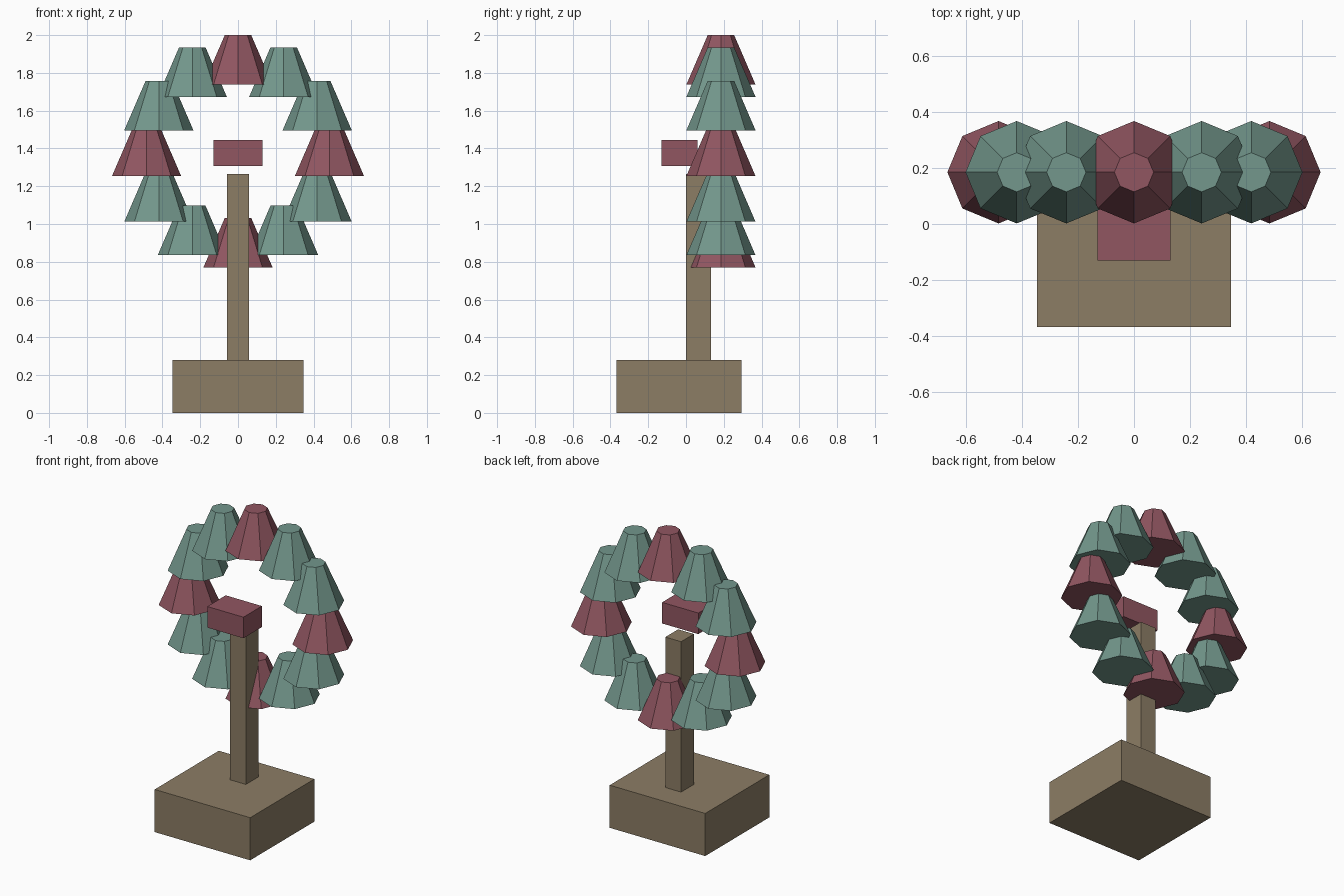
import bpy, math

if "Cube" in bpy.data.objects:
    bpy.data.objects.remove(bpy.data.objects["Cube"])


def material(name, rgb):
    # sRGB 0-255 to linear
    m = bpy.data.materials.new(name)
    lin = [((c / 255 + 0.055) / 1.055) ** 2.4 for c in rgb]
    m.diffuse_color = (*lin, 1)
    m.use_nodes = True
    m.node_tree.nodes["Principled BSDF"].inputs["Base Color"].default_value = m.diffuse_color
    return m


TAN = material("tan wood", (140, 125, 101))
GREEN = material("sage green", (115, 151, 140))
RED = material("dusty red", (145, 86, 97))


def box(name, lo, hi, mat):
    centre = [(a + b) / 2 for a, b in zip(lo, hi)]
    bpy.ops.mesh.primitive_cube_add(size=1, location=centre)
    ob = bpy.context.object
    ob.name = name
    ob.scale = [b - a for a, b in zip(lo, hi)]
    bpy.ops.object.transform_apply(location=False, rotation=False, scale=True)
    ob.data.materials.append(mat)


# Stand: plinth, post and the small block floating in front of the ring
box("base", (-0.346, -0.368, 0), (0.346, 0.295, 0.279), TAN)
box("post", (-0.057, 0.0, 0.279), (0.057, 0.132, 1.264), TAN)
box("centre_block", (-0.131, -0.131, 1.306), (0.131, 0.06, 1.444), RED)

# Ring of twelve upright eight-sided cones, every third one red
RING, HEIGHT, MID_Z, RING_Y = 0.484, 0.262, 1.254, 0.185
for i in range(12):
    a = math.radians(30 * i)
    bpy.ops.mesh.primitive_cone_add(
        vertices=8, radius1=0.183, radius2=0.07, depth=HEIGHT,
        location=(RING * math.sin(a), RING_Y,
                  MID_Z + RING * math.cos(a) + HEIGHT / 2))
    cone = bpy.context.object
    cone.name = f"ring_cone_{i + 1}"
    cone.data.materials.append(RED if i % 3 == 0 else GREEN)
